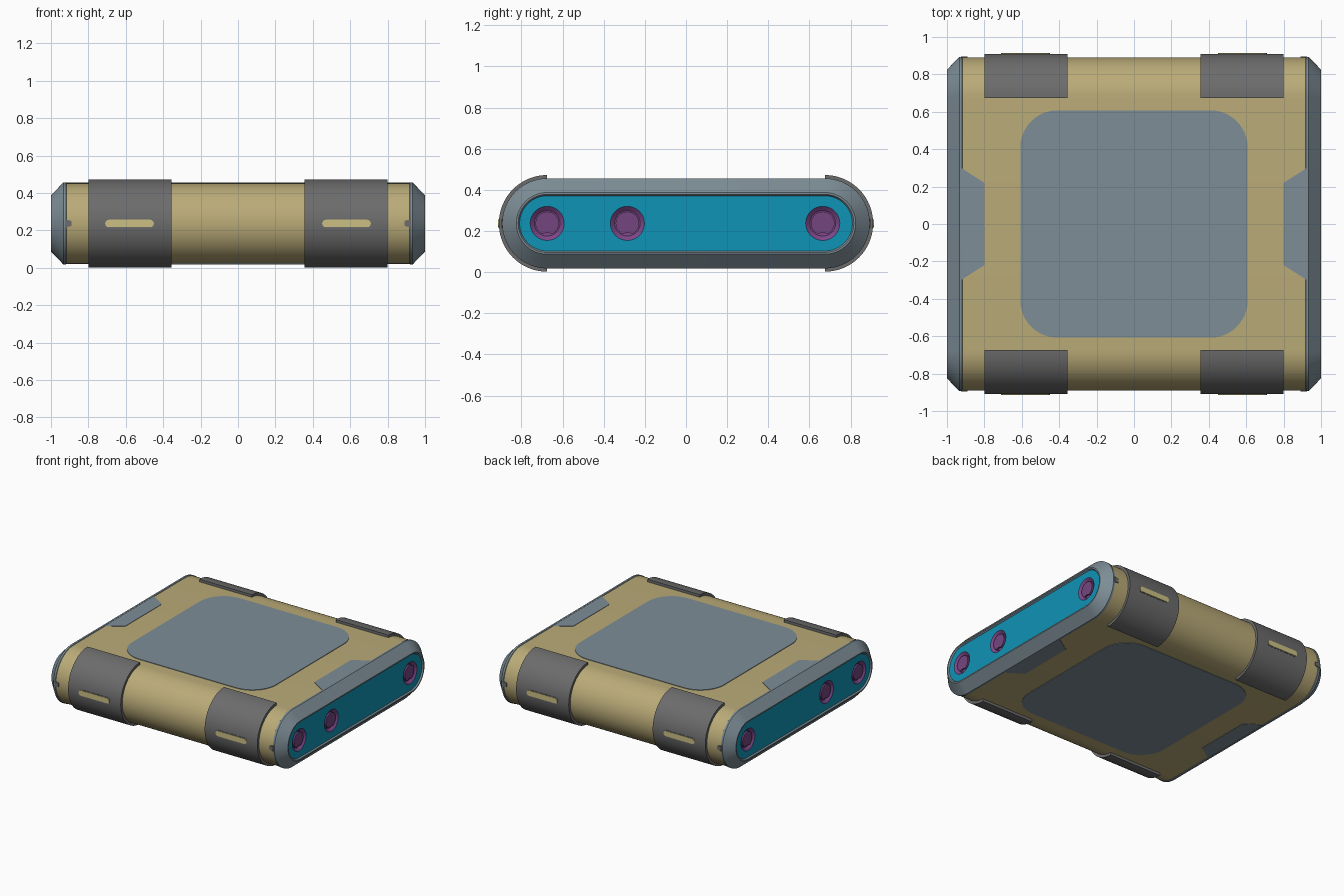
import bpy, bmesh
from math import sin, cos, pi, radians

if "Cube" in bpy.data.objects:
    bpy.data.objects.remove(bpy.data.objects["Cube"])

MID = 0.237     # height of the centre line
SPAN = 0.675    # half distance between the rounded edge centres
R = 0.215       # body edge radius


def material(name, rgb):
    lin = [(c / 255 / 12.92 if c < 10 else ((c / 255 + 0.055) / 1.055) ** 2.4) for c in rgb]
    m = bpy.data.materials.new(name)
    m.use_nodes = True
    m.diffuse_color = (*lin, 1)
    m.node_tree.nodes["Principled BSDF"].inputs["Base Color"].default_value = (*lin, 1)
    return m


tan = material("tan shell", (186, 171, 120))
slate = material("slate", (125, 141, 150))
grey = material("dark grey", (108, 108, 108))
teal = material("teal", (16, 148, 182))
purple = material("purple", (126, 72, 138))
plum = material("plum", (116, 70, 128))
sand = material("light sand", (204, 192, 132))


def finish(name, bm, mat):
    bmesh.ops.recalc_face_normals(bm, faces=bm.faces)
    me = bpy.data.meshes.new(name)
    bm.to_mesh(me)
    bm.free()
    me.materials.append(mat)
    ob = bpy.data.objects.new(name, me)
    bpy.context.collection.objects.link(ob)
    bpy.context.view_layer.objects.active = ob
    ob.select_set(True)
    return ob


def loft(name, loops, mat, start=True, end=True):
    """Skin a row of closed loops of equal length."""
    bm = bmesh.new()
    rings = [[bm.verts.new(p) for p in loop] for loop in loops]
    for a, b in zip(rings, rings[1:]):
        for i in range(len(a)):
            j = (i + 1) % len(a)
            bm.faces.new((a[i], a[j], b[j], b[i]))
    if start:
        bm.faces.new(rings[0])
    if end:
        bm.faces.new(rings[-1])
    return finish(name, bm, mat)


def rounded(hw, hh, r, n=12):
    """Rounded rectangle outline."""
    pts = []
    for k, (sx, sy) in enumerate(((1, 1), (-1, 1), (-1, -1), (1, -1))):
        for i in range(n + 1):
            a = (k + i / n) * pi / 2
            pts.append((sx * (hw - r) + r * cos(a), sy * (hh - r) + r * sin(a)))
    return pts


def stadium(x, r, n=32):
    """Slot-shaped outline across the body at x."""
    pts = []
    for s in (1, -1):
        for i in range(n + 1):
            a = -pi / 2 + pi * i / n
            pts.append((x, s * (SPAN + r * cos(a)), MID + s * r * sin(a)))
    return pts


def circle(x, y, r, key=1.0, n=32):
    """Circle facing x; key shrinks the radius in a notch at the bottom."""
    pts = []
    for i in range(n):
        a = 2 * pi * i / n
        k = key if sin(a) < -0.93 else 1
        pts.append((x, y + r * k * cos(a), MID + r * k * sin(a)))
    return pts


# Main shell
loft("body", [stadium(-0.92, R), stadium(0.92, R)], tan)

# Large panels on top and bottom
for s, name in ((1, "top"), (-1, "bottom")):
    outline = rounded(0.608, 0.608, 0.2)
    loft(name + "_panel", [[(x, y, MID + s * h) for x, y in outline]
                           for h in (R - 0.01, R + 0.004)], slate)

for sx, side in ((1, "left"), (-1, "right")):
    # Chamfered end cap with a shallow lip
    profile = ((0.915, 0.212), (0.92, 0.219), (0.934, 0.219), (1.0, 0.15),
               (1.0, 0.141), (0.99, 0.134))
    loft(side + "_end_cap", [stadium(sx * x, r) for x, r in profile], slate, end=False)

    # Connector face with round openings
    ports = (-0.675, -0.285, 0.665)
    bm = bmesh.new()
    for loop in [stadium(sx * 0.99, 0.134)] + [circle(sx * 0.99, y, 0.083) for y in ports]:
        vs = [bm.verts.new(p) for p in loop]
        for i in range(len(vs)):
            bm.edges.new((vs[i - 1], vs[i]))
    bmesh.ops.triangle_fill(bm, use_beauty=True, edges=bm.edges[:], normal=(sx, 0, 0))
    face = finish(side + "_connector_face", bm, teal)
    if face.data.polygons[0].normal.x * sx < 0:
        face.data.flip_normals()

    # Sunken ports with keyed plugs
    for y in ports:
        loft(side + "_port_ring", [circle(sx * 0.99, y, 0.083), circle(sx * 0.972, y, 0.062),
                                   circle(sx * 0.972, y, 0.01)], purple, start=False).data.flip_normals()
        loft(side + "_port_plug", [circle(sx * 0.97, y, 0.057, 0.8),
                                   circle(sx * 0.985, y, 0.057, 0.8)], plum)

    # Tapered cap tabs on the flat sides
    for sz in (1, -1):
        tab = ((0.925, -0.3), (0.8, -0.22), (0.8, 0.22), (0.925, 0.3))
        loft(side + "_cap_tab", [[(sx * x, y, MID + sz * h) for x, y in tab]
                                 for h in (R - 0.01, R + 0.003)], slate)

    for sy, end in ((1, "back"), (-1, "front")):
        # Small latch on the rounded edge
        latch = ((0.925, -0.022), (0.89, -0.014), (0.89, 0.014), (0.925, 0.022))
        loft(end + "_" + side + "_latch", [[(sx * x, sy * y, MID + z) for x, z in latch]
                                           for y in (SPAN + R - 0.01, SPAN + R + 0.006)], grey)

        # Wrap-around grip band
        arc = [radians(-90 + 180 * i / 40) for i in range(41)]
        section = [(SPAN + 0.235 * cos(a), 0.235 * sin(a)) for a in arc]
        section += [(SPAN + 0.205 * cos(a), 0.205 * sin(a)) for a in reversed(arc)]
        loft(end + "_" + side + "_grip", [[(sx * x, sy * y, MID + z) for y, z in section]
                                          for x in (0.355, 0.8)], grey)

        # Inlaid light strip with dark rim
        for name, hw, hh, out, mat in (("rim", 0.138, 0.026, 0.229, grey),
                                       ("strip", 0.13, 0.02, 0.232, sand)):
            outline = rounded(hw, hh, hh * 0.98, 5)
            loft(end + "_" + side + "_" + name,
                 [[(sx * 0.58 + x, sy * (SPAN + y), MID + z) for x, z in outline]
                  for y in (0.22, out + 0.006)], mat)

bpy.ops.object.shade_smooth_by_angle(angle=radians(30))
